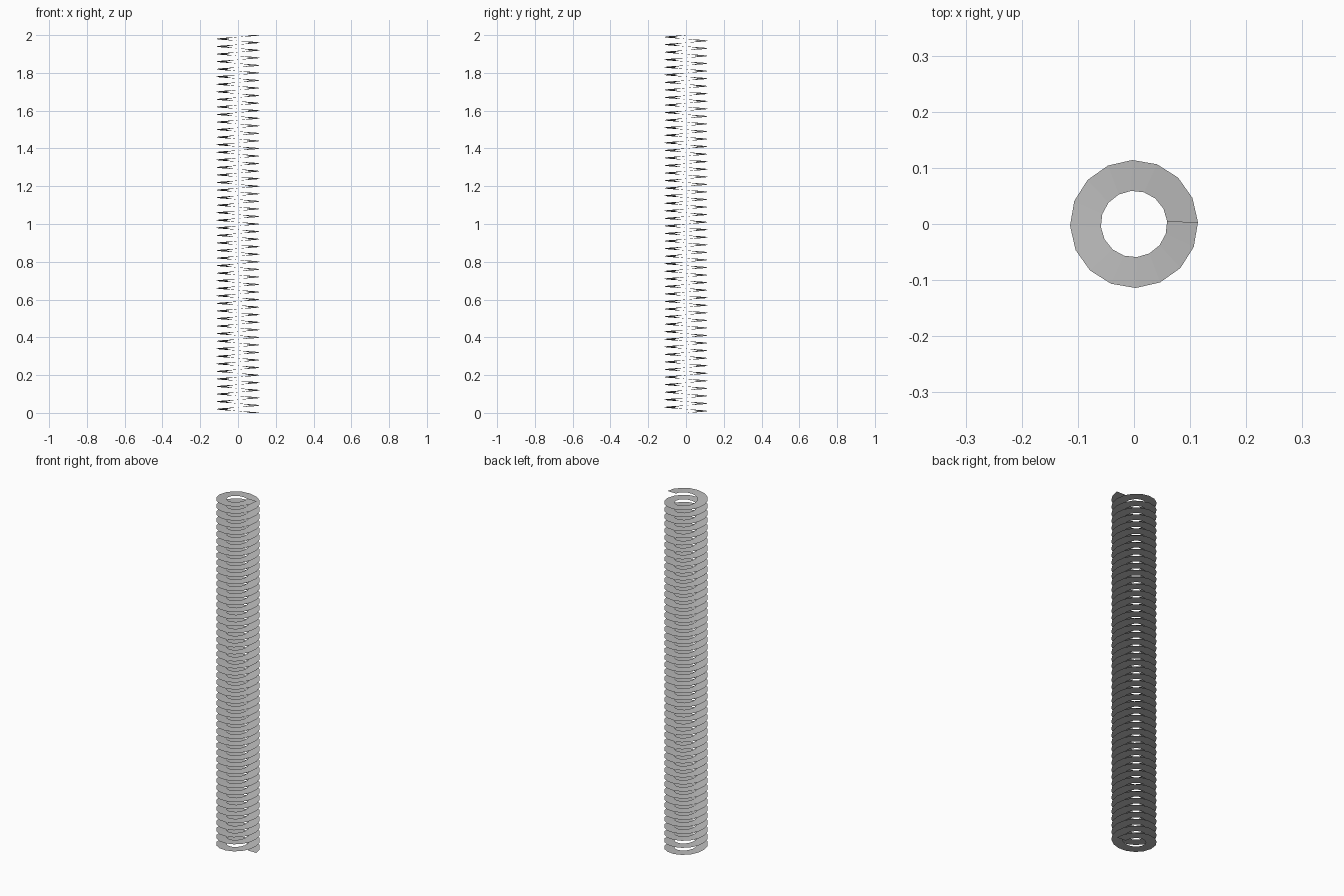
import bpy, math

if "Cube" in bpy.data.objects:
    bpy.data.objects.remove(bpy.data.objects["Cube"])

TURNS, STEPS, HEIGHT = 50, 16, 2.0
# radial profile edge of the flat ribbon (inner point, outer point)
PROFILE = [(0.059, 0.005), (0.114, 0.003)]

metal = bpy.data.materials.new("grey_metal")
metal.diffuse_color = (0.5, 0.5, 0.5, 1)
metal.use_nodes = True
metal.node_tree.nodes["Principled BSDF"].inputs["Base Color"].default_value = metal.diffuse_color

# sweep the edge around z while it climbs: a flat helical ribbon
n = TURNS * STEPS
verts, faces = [], []
for i in range(n + 1):
    a = 2 * math.pi * i / STEPS
    c, s = math.cos(a), math.sin(a)
    for x, y in PROFILE:
        verts.append((x * c - y * s, x * s + y * c, HEIGHT * i / n))
for i in range(n):
    k = 2 * i
    faces.append((k, k + 1, k + 3, k + 2))   # normals face up

mesh = bpy.data.meshes.new("spiral_ribbon")
mesh.from_pydata(verts, [], faces)
mesh.materials.append(metal)
mesh.update()
ribbon = bpy.data.objects.new("spiral_ribbon", mesh)
bpy.context.collection.objects.link(ribbon)
